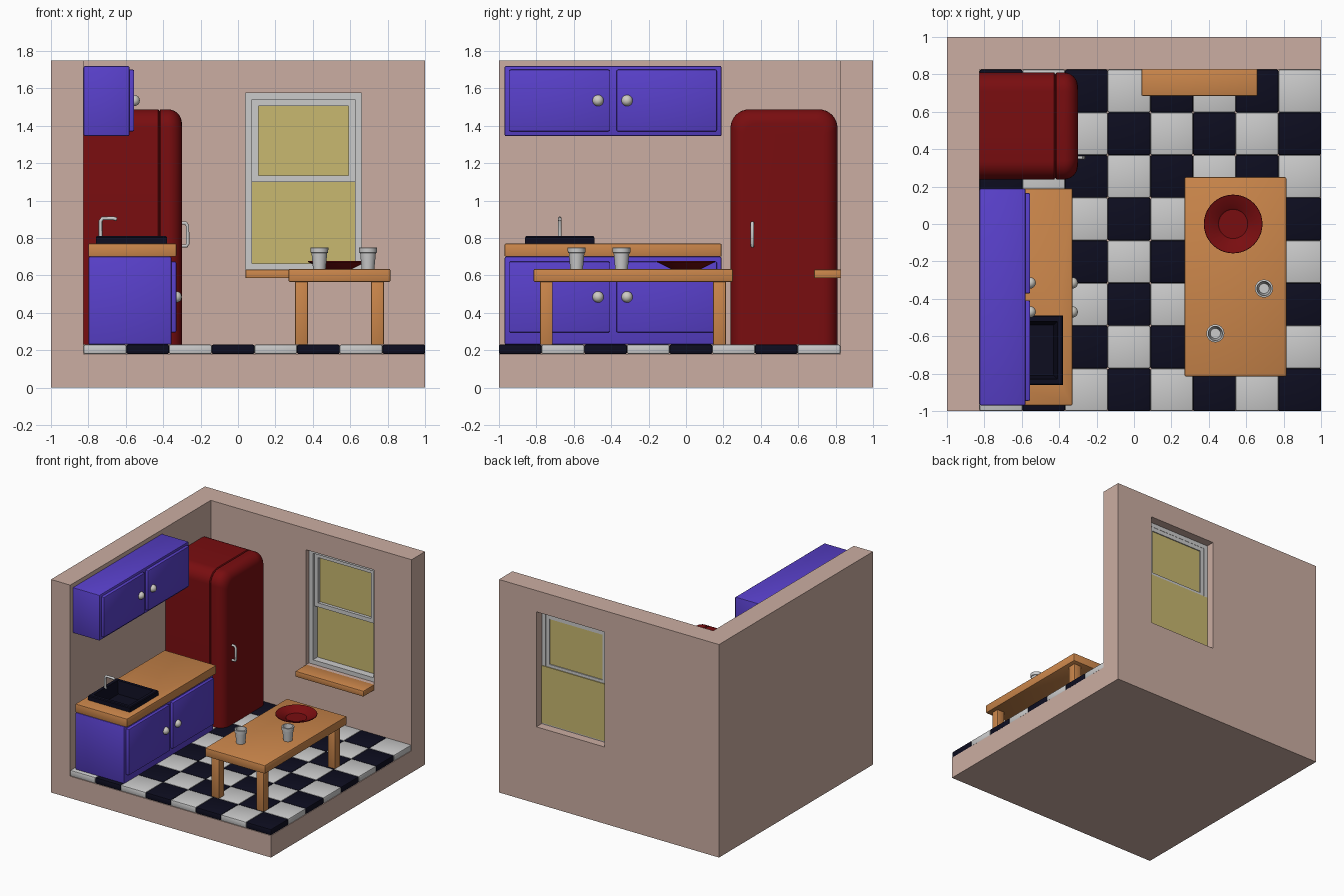
import bpy, bmesh, math

if "Cube" in bpy.data.objects:
    bpy.data.objects.remove(bpy.data.objects["Cube"])


def material(name, r, g, b):
    m = bpy.data.materials.new(name)
    m.diffuse_color = (r, g, b, 1)
    m.use_nodes = True
    m.node_tree.nodes["Principled BSDF"].inputs["Base Color"].default_value = m.diffuse_color
    return m


WALL = material("wall_pink", 0.60, 0.42, 0.36)
BLUE = material("cabinet_blue", 0.10, 0.052, 0.60)
WOOD = material("wood_orange", 0.60, 0.24, 0.07)
RED = material("dark_red", 0.19, 0.004, 0.005)
DARK = material("near_black", 0.004, 0.004, 0.014)
LIGHT = material("light_grey", 0.60, 0.60, 0.60)
KNOB = material("knob_cream", 0.62, 0.60, 0.55)
GLASS = material("window_yellow", 0.58, 0.48, 0.16)


def finish(name, bm, mat, smooth=True):
    bmesh.ops.recalc_face_normals(bm, faces=bm.faces)
    me = bpy.data.meshes.new(name)
    bm.to_mesh(me)
    bm.free()
    ob = bpy.data.objects.new(name, me)
    bpy.context.collection.objects.link(ob)
    me.materials.append(mat)
    if smooth:
        bpy.ops.object.select_all(action='DESELECT')
        ob.select_set(True)
        bpy.context.view_layer.objects.active = ob
        bpy.ops.object.shade_smooth_by_angle(angle=math.radians(35))
    return ob


def box(name, x, y, z, mat, bevel=0.0):
    bm = bmesh.new()
    bmesh.ops.create_cube(bm, size=1)
    for v in bm.verts:
        v.co = [r[0] + (c + 0.5) * (r[1] - r[0]) for c, r in zip(v.co, (x, y, z))]
    if bevel:
        bmesh.ops.bevel(bm, geom=bm.edges[:], offset=bevel, segments=2,
                        profile=0.5, affect='EDGES')
    return finish(name, bm, mat, bevel > 0)


def cut(ob, x, y, z):
    cutter = box(ob.name + "_cutter", x, y, z, ob.data.materials[0])
    cutter.hide_render = True
    mod = ob.modifiers.new("hole", 'BOOLEAN')
    mod.object, mod.operation, mod.solver = cutter, 'DIFFERENCE', 'EXACT'
    bpy.ops.object.select_all(action='DESELECT')
    ob.select_set(True)
    bpy.context.view_layer.objects.active = ob
    bpy.ops.object.modifier_apply(modifier=mod.name)
    bpy.data.objects.remove(cutter)


def loft(name, rings, mat):
    """Closed skin through a list of equal-length rings."""
    bm = bmesh.new()
    loops = [[bm.verts.new(p) for p in ring] for ring in rings]
    n = len(loops[0])
    for a, b in zip(loops, loops[1:]):
        for i in range(n):
            bm.faces.new((a[i], a[(i + 1) % n], b[(i + 1) % n], b[i]))
    bm.faces.new(loops[0])
    bm.faces.new(loops[-1])
    return finish(name, bm, mat)


def lathe(name, cx, cy, profile, mat, n=32):
    ang = [2 * math.pi * i / n for i in range(n)]
    return loft(name, [[(cx + r * math.cos(a), cy + r * math.sin(a), z) for a in ang]
                       for r, z in profile], mat)


def pipe(name, pts, radius, mat):
    cu = bpy.data.curves.new(name, 'CURVE')
    cu.dimensions = '3D'
    cu.bevel_depth, cu.bevel_resolution, cu.use_fill_caps = radius, 3, True
    sp = cu.splines.new('POLY')
    sp.points.add(len(pts) - 1)
    for p, co in zip(sp.points, pts):
        p.co = (*co, 1)
    ob = bpy.data.objects.new(name, cu)
    bpy.context.collection.objects.link(ob)
    cu.materials.append(mat)
    bpy.ops.object.select_all(action='DESELECT')
    ob.select_set(True)
    bpy.context.view_layer.objects.active = ob
    bpy.ops.object.convert(target='MESH')
    bpy.ops.object.shade_smooth_by_angle(angle=math.radians(40))


def ring_frame(name, x, y, z, w, mat):
    ob = box(name, x, y, z, mat)
    cut(ob, (x[0] + w, x[1] - w), (y[0] - 0.1, y[1] + 0.1), (z[0] + w, z[1] - w))


# Room shell
box("floor_slab", (-1, 1), (-1, 1), (0, 0.18), WALL)
box("left_wall", (-1, -0.825), (-1, 1), (0.18, 1.75), WALL)
back = box("back_wall", (-0.825, 1), (0.825, 1), (0.18, 1.75), WALL)
cut(back, (0.04, 0.66), (0.7, 1.1), (0.63, 1.575))

# Checkered floor tiles
S = 1.825 / 8
for i in range(8):
    for j in range(8):
        box(f"floor_tile_{i}_{j}", (-0.825 + i * S, -0.825 + (i + 1) * S),
            (-1 + j * S, -1 + (j + 1) * S), (0.18, 0.23),
            DARK if (i + j) % 2 else LIGHT, 0.008)

# Window with upper sash, two panes and wooden sill
ring_frame("window_frame", (0.04, 0.66), (0.865, 0.93), (0.63, 1.575), 0.035, LIGHT)
ring_frame("upper_sash", (0.075, 0.625), (0.885, 0.928), (1.1, 1.54), 0.034, LIGHT)
box("upper_pane", (0.1, 0.6), (0.91, 0.92), (1.12, 1.52), GLASS)
box("lower_pane", (0.042, 0.658), (0.925, 0.935), (0.64, 1.11), GLASS)
box("window_sill", (0.04, 0.66), (0.685, 0.83), (0.585, 0.632), WOOD, 0.006)

# Cabinets with paired doors and knobs
for label, x0, x1, z, dz, kz in (("upper", -0.825, -0.58, (1.345, 1.72), (1.37, 1.70), 1.535),
                                 ("lower", -0.80, -0.355, (0.23, 0.70), (0.295, 0.675), 0.485)):
    box(label + "_cabinet", (x0, x1), (-0.97, 0.19), z, BLUE, 0.008)
    for k, (dy, ky) in enumerate((((-0.945, -0.408), -0.47), ((-0.372, 0.165), -0.315))):
        box(f"{label}_door_{k}", (x1 - 0.01, x1 + 0.025), dy, dz, BLUE, 0.008)
        bm = bmesh.new()
        bmesh.ops.create_uvsphere(bm, u_segments=20, v_segments=12, radius=0.03)
        bmesh.ops.translate(bm, verts=bm.verts, vec=(x1 + 0.025, ky, kz))
        finish(f"{label}_knob_{k}", bm, KNOB)

# Countertop, sink basin and tap
top = box("countertop", (-0.80, -0.33), (-0.97, 0.19), (0.70, 0.77), WOOD, 0.006)
cut(top, (-0.74, -0.40), (-0.84, -0.51), (0.6, 0.9))


def rect(x0, x1, y0, y1, z):
    return [(x0, y0, z), (x1, y0, z), (x1, y1, z), (x0, y1, z)]


loft("sink", [rect(-0.739, -0.401, -0.839, -0.511, 0.702),
              rect(-0.739, -0.401, -0.839, -0.511, 0.77),
              rect(-0.76, -0.38, -0.86, -0.49, 0.77),
              rect(-0.76, -0.38, -0.86, -0.49, 0.803),
              rect(-0.755, -0.385, -0.855, -0.495, 0.81),
              rect(-0.73, -0.41, -0.83, -0.52, 0.81),
              rect(-0.71, -0.43, -0.81, -0.54, 0.71)], DARK)
pipe("tap", [(-0.735, -0.675, 0.80), (-0.735, -0.675, 0.89), (-0.725, -0.675, 0.905),
             (-0.665, -0.675, 0.905), (-0.648, -0.675, 0.90)], 0.01, LIGHT)


# Fridge body and rounded door, lofted from an arched outline
def arch(x, d):
    y0, y1, z1, r = 0.238 + d, 0.81 - d, 1.488 - d, 0.1 - d * 0.5
    pts = [(x, y0, 0.23)]
    for cy, start in ((y0 + r, 180), (y1 - r, 90)):
        for k in range(9):
            a = math.radians(start - k * 90 / 8)
            pts.append((x, cy + r * math.cos(a), z1 - r + r * math.sin(a)))
    return pts + [(x, y1, 0.23)]


loft("fridge_body", [arch(-0.825, 0), arch(-0.427, 0), arch(-0.421, 0.008)], RED)
R = 0.075
curve = [(-0.30 - R + R * math.sin(a), R - R * math.cos(a))
         for a in (math.pi / 16 * k for k in range(9))]
loft("fridge_door", [arch(-0.421, 0.008), arch(-0.414, 0)] + [arch(x, d) for x, d in curve], RED)
pipe("fridge_handle", [(-0.31, 0.355, 0.88), (-0.28, 0.355, 0.88), (-0.27, 0.355, 0.865),
                       (-0.268, 0.355, 0.77), (-0.275, 0.355, 0.758), (-0.31, 0.355, 0.758)],
     0.0095, LIGHT)

# Table
box("table_top", (0.27, 0.815), (-0.815, 0.25), (0.565, 0.635), WOOD, 0.008)
for i, x in enumerate(((0.305, 0.373), (0.712, 0.78))):
    for j, y in enumerate(((-0.78, -0.713), (0.145, 0.213))):
        box(f"table_leg_{i}_{j}", x, y, (0.23, 0.57), WOOD, 0.005)

# Plate and cups
lathe("plate", 0.53, 0, [(0.08, 0.635), (0.157, 0.672), (0.155, 0.677),
                         (0.085, 0.650), (0.078, 0.643)], RED, 40)
for k, (x, y) in enumerate(((0.435, -0.585), (0.695, -0.345))):
    lathe(f"cup_{k}", x, y, [(0.034, 0.635), (0.042, 0.72), (0.047, 0.722), (0.048, 0.748),
                             (0.045, 0.75), (0.038, 0.75), (0.027, 0.645)], LIGHT, 24)
